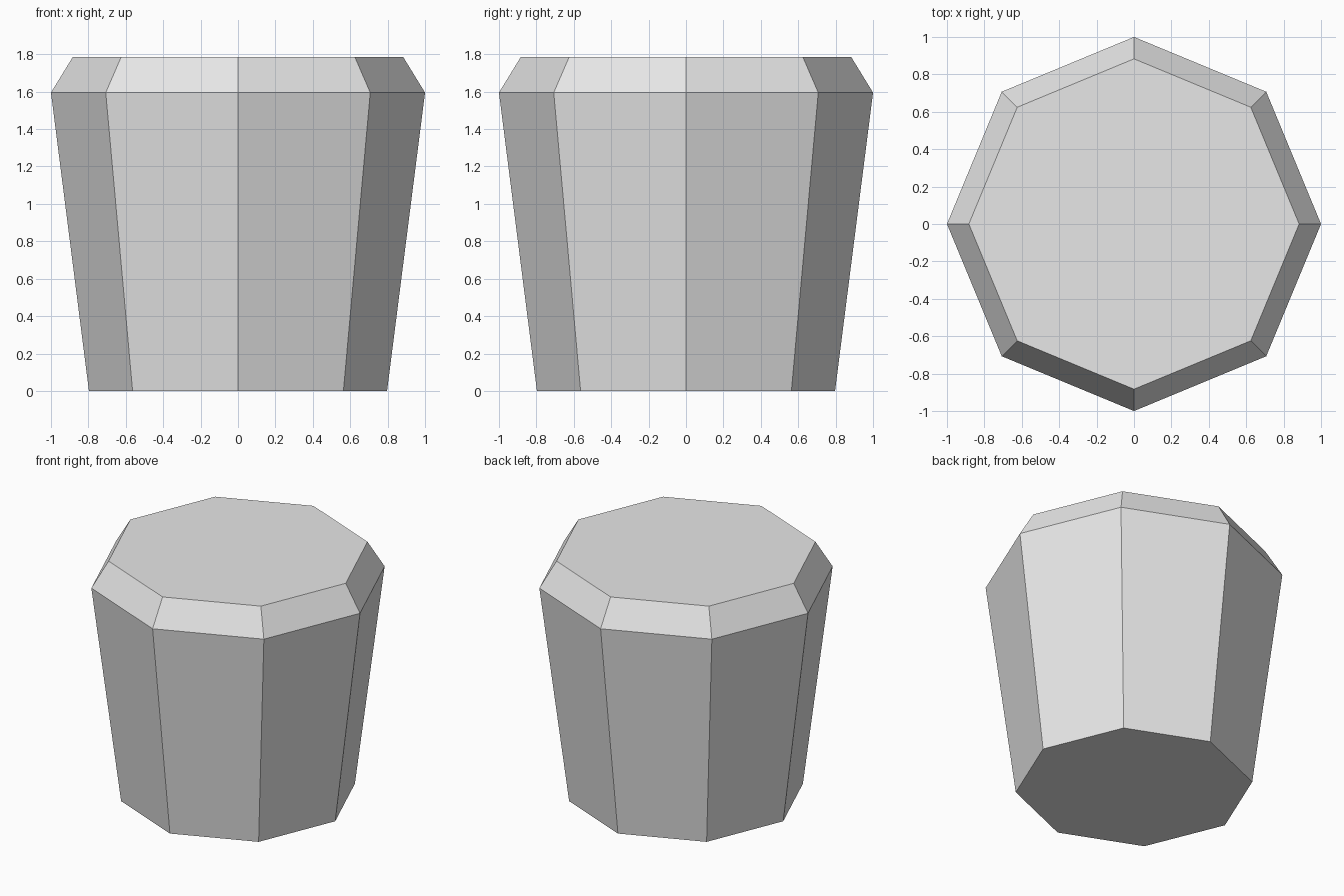
import bpy, bmesh, math

if "Cube" in bpy.data.objects:
    bpy.data.objects.remove(bpy.data.objects["Cube"])

SIDES = 8
# (radius, height) of each ring from the base to the flat top
PROFILE = [(0.797, 0.0), (1.0, 1.595), (0.883, 1.786)]

grey = bpy.data.materials.new("light_grey")
grey.diffuse_color = (0.8, 0.8, 0.8, 1)
grey.use_nodes = True
grey.node_tree.nodes["Principled BSDF"].inputs["Base Color"].default_value = grey.diffuse_color

# Tapered octagonal body with a chamfered upper rim
bm = bmesh.new()
rings = [[bm.verts.new((r * math.cos(math.tau * i / SIDES),
                        r * math.sin(math.tau * i / SIDES), z))
          for i in range(SIDES)] for r, z in PROFILE]
for low, high in zip(rings, rings[1:]):
    for i in range(SIDES):
        j = (i + 1) % SIDES
        bm.faces.new((low[i], low[j], high[j], high[i]))

# Flat base and top
bm.faces.new(rings[0][::-1])
bm.faces.new(rings[-1])

mesh = bpy.data.meshes.new("octagonal_body")
bm.to_mesh(mesh)
bm.free()
mesh.materials.append(grey)
body = bpy.data.objects.new("octagonal_body", mesh)
bpy.context.collection.objects.link(body)
